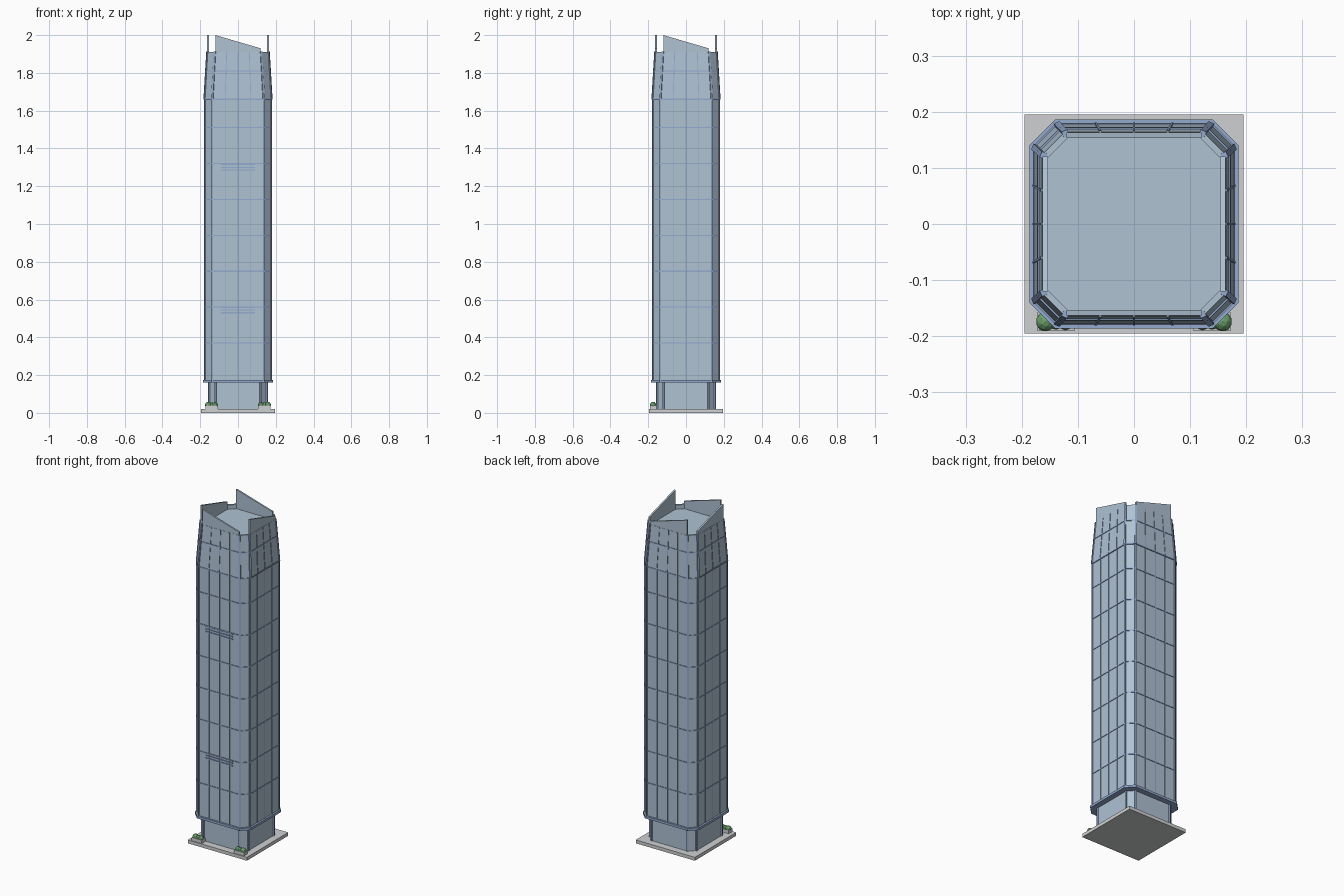
import bpy, bmesh, math
from mathutils import Vector, Matrix

if "Cube" in bpy.data.objects:
    bpy.data.objects.remove(bpy.data.objects["Cube"])


def material(name, rgb):
    m = bpy.data.materials.new(name)
    m.diffuse_color = (*rgb, 1)
    m.use_nodes = True
    m.node_tree.nodes["Principled BSDF"].inputs["Base Color"].default_value = m.diffuse_color
    return m


GLASS = material("blue grey glass", (0.43, 0.54, 0.65))
FRAME = material("blue steel", (0.29, 0.40, 0.62))
STONE = material("pale stone", (0.62, 0.63, 0.64))
LEAF = material("hedge green", (0.15, 0.36, 0.15))


def finish(bm, name, mat):
    bmesh.ops.recalc_face_normals(bm, faces=bm.faces[:])
    me = bpy.data.meshes.new(name)
    bm.to_mesh(me)
    bm.free()
    me.materials.append(mat)
    ob = bpy.data.objects.new(name, me)
    bpy.context.collection.objects.link(ob)
    return ob


def turn(k):
    return Matrix.Rotation(k * math.pi / 2, 3, 'Z')


def octagon(h, c, z):
    """Square of half width h with chamfered corners starting at c."""
    q = [Vector((c, -h, z)), Vector((h, -c, z))]
    return [turn(k) @ p for k in range(4) for p in q]


def loft(bm, rings):
    vs = [[bm.verts.new(p) for p in r] for r in rings]
    n = len(vs[0])
    for a, b in zip(vs, vs[1:]):
        for i in range(n):
            bm.faces.new((a[i], a[(i + 1) % n], b[(i + 1) % n], b[i]))
    bm.faces.new(vs[0][::-1])
    bm.faces.new(vs[-1])


def tower_part(name, mat, *levels):
    bm = bmesh.new()
    loft(bm, [octagon(*l) for l in levels])
    return finish(bm, name, mat)


def bar(bm, a, b, angle, w, d):
    """Bar from a to b, w wide along the horizontal angle and d deep across it."""
    t = Vector((math.cos(angle), math.sin(angle), 0))
    n = Vector((-t.y, t.x, 0))
    loft(bm, [[p + t * sx * w / 2 + n * sy * d / 2
               for sx, sy in ((-1, -1), (1, -1), (1, 1), (-1, 1))] for p in (a, b)])


def box(bm, x0, x1, y0, y1, z0, z1):
    loft(bm, [[Vector((x, y, z)) for x, y in ((x0, y0), (x1, y0), (x1, y1), (x0, y1))]
              for z in (z0, z1)])


# base slab
bm = bmesh.new()
box(bm, -.195, .195, -.195, .195, 0, .02)
finish(bm, "base_slab", STONE)

# glass volumes: lobby, shaft and the tapered crown with its sunken roof
tower_part("lobby", GLASS, (.153, .118, .02), (.153, .118, .165))
tower_part("shaft", GLASS, (.175, .136, .17), (.175, .136, 1.662))
tower_part("crown", GLASS, (.178, .137, 1.66), (.164, .123, 1.91),
           (.153, .118, 1.91), (.153, .118, 1.885))

# ledge above the lobby
tower_part("lobby_ledge", FRAME, (.186, .141, .16), (.186, .141, .174))

# floor bands
for i in range(7):
    z = .37 + i * .19
    tower_part("floor_band", FRAME, (.178, .138, z - .003), (.178, .138, z + .003))
tower_part("crown_base_band", FRAME, (.180, .139, 1.657), (.180, .139, 1.664))
tower_part("crown_band", FRAME, (.1725, .131, 1.807), (.1722, .1305, 1.813))

# corner columns at every chamfer edge
for name, lo, hi, w in (("lobby_columns", (.153, .118, .02), (.153, .118, .165), .010),
                        ("shaft_columns", (.174, .136, .17), (.174, .136, 1.66), .009),
                        ("crown_columns", (.176, .136, 1.66), (.161, .122, 1.912), .011)):
    bm = bmesh.new()
    for i, (a, b) in enumerate(zip(octagon(*lo), octagon(*hi))):
        bar(bm, a, b, math.radians(22.5 + 45 * i), w, w)
    finish(bm, name, FRAME)

# vertical mullions on the four faces
for name, x0, x1, y0, y1, z0, z1 in (
        ("shaft_mullions", .068, .068, .1755, .1755, .17, 1.66),
        ("crown_mullions", .068, .060, .178, .164, 1.664, 1.91)):
    bm = bmesh.new()
    for k in range(4):
        for s in (-1, 0, 1):
            bar(bm, turn(k) @ Vector((s * x0, -y0, z0)),
                turn(k) @ Vector((s * x1, -y1, z1)), k * math.pi / 2, .004, .005)
    finish(bm, name, FRAME)

# louvre strips on the front
bm = bmesh.new()
for z in (.53, .545, .558, 1.285, 1.30, 1.315):
    box(bm, -.09, .09, -.179, -.172, z - .003, z + .003)
finish(bm, "front_louvres", FRAME)

# slanted crown screens, all high towards the front left
for name, side, along_x in (("front_screen", -1, True), ("back_screen", 1, True),
                            ("left_screen", -1, False), ("right_screen", 1, False)):
    profile = [(-.12, 1.89), (.12, 1.89), (.12, 1.93), (-.12, 2.0)]
    bm = bmesh.new()
    loft(bm, [[Vector((u, side * d, z) if along_x else (side * d, u, z))
               for u, z in profile] for d in (.153, .163)])
    finish(bm, name, GLASS)

# planters with round hedges at the front corners
for s in (-1, 1):
    bm = bmesh.new()
    box(bm, s * .139 - .033, s * .139 + .033, -.191, -.157, .02, .04)
    finish(bm, "planter", STONE)
    bm = bmesh.new()
    for x, r in ((.158, .017), (.139, .014), (.122, .015)):
        bmesh.ops.create_icosphere(bm, subdivisions=2, radius=r,
                                   matrix=Matrix.Translation((s * x, -.174, .042)))
    finish(bm, "hedge", LEAF)
